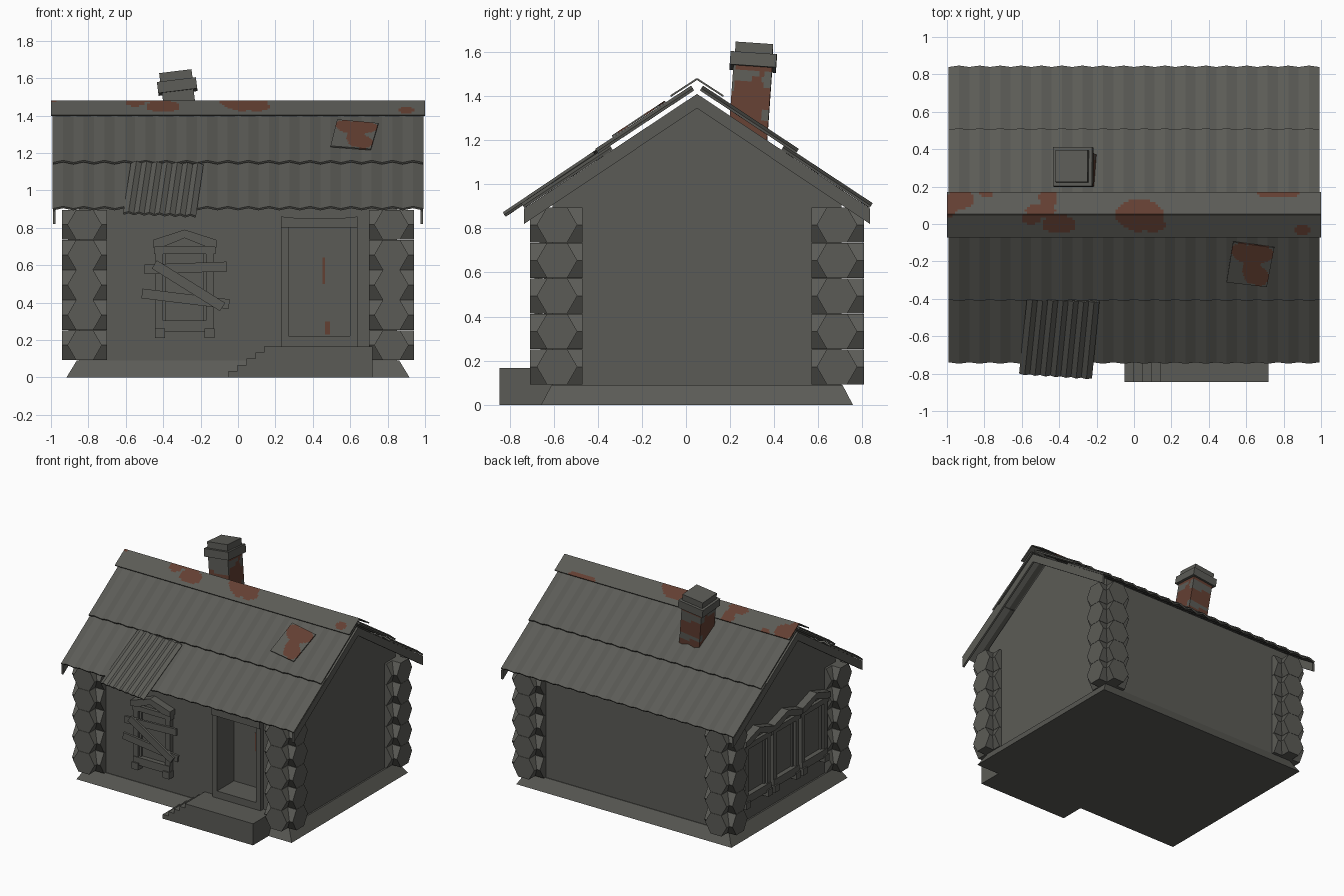
import bpy, bmesh, math
from mathutils import Matrix, Vector

if "Cube" in bpy.data.objects:
    bpy.data.objects.remove(bpy.data.objects["Cube"])

def material(name, rgb):
    m = bpy.data.materials.new(name)
    m.diffuse_color = (*rgb, 1)
    m.use_nodes = True
    m.node_tree.nodes["Principled BSDF"].inputs["Base Color"].default_value = m.diffuse_color
    return m

GRAY = material("weathered gray", (0.105, 0.105, 0.093))
RUST = material("rust brown", (0.125, 0.050, 0.032))
YC = 0.05                                   # ridge line in y
ROT = Matrix.Rotation

def roof_z(y, lift=0.0):
    return 1.41 - 0.66 * abs(y - YC) + lift

def make(name, bm, rule=None, mats=(GRAY, RUST), thick=0):
    bmesh.ops.recalc_face_normals(bm, faces=bm.faces)
    if rule:
        for f in bm.faces:
            f.material_index = 1 if rule(f.calc_center_median()) else 0
    me = bpy.data.meshes.new(name)
    bm.to_mesh(me)
    bm.free()
    for m in mats:
        me.materials.append(m)
    ob = bpy.data.objects.new(name, me)
    bpy.context.collection.objects.link(ob)
    if thick:
        s = ob.modifiers.new("thickness", 'SOLIDIFY')
        s.thickness, s.offset = thick, 0
    return ob

def box(name, lo, hi, M=Matrix(), mats=(GRAY,), cuts=0, rule=None):
    bm = bmesh.new()
    lo, hi = Vector(lo), Vector(hi)
    bmesh.ops.create_cube(bm, size=1)
    if cuts:
        bmesh.ops.subdivide_edges(bm, edges=bm.edges[:], cuts=cuts, use_grid_fill=True)
    T = M @ Matrix.Translation((lo + hi) / 2) @ Matrix.Diagonal((*(hi - lo), 1))
    bm.transform(T)
    return make(name, bm, rule, mats)

def prism(name, pts, a, b, axis, M=Matrix()):
    """Extrude a profile from a to b: axis 'x' uses (y,z), axis 'y' uses (x,z)."""
    bm = bmesh.new()
    put = (lambda p, t: (t, p[0], p[1])) if axis == 'x' else (lambda p, t: (p[0], t, p[1]))
    r = [[bm.verts.new(put(p, t)) for p in pts] for t in (a, b)]
    bm.faces.new(r[0])
    bm.faces.new(r[1])
    for i in range(len(pts)):
        j = (i + 1) % len(pts)
        bm.faces.new((r[0][i], r[0][j], r[1][j], r[1][i]))
    bm.transform(M)
    return make(name, bm, None, (GRAY,))

def sheet(name, corners, nu, nv=1, wave=0.0, thick=0.012, rule=None):
    """Bilinear plate (top-left, top-right, bottom-right, bottom-left), optionally corrugated."""
    a, b, c, d = map(Vector, corners)
    n = (b - a).cross(d - a).normalized()
    n = n if n.z > 0 else -n
    bm = bmesh.new()
    g = []
    for j in range(nv + 1):
        v = j / nv
        row = []
        for i in range(nu + 1):
            p = a.lerp(b, i / nu).lerp(d.lerp(c, i / nu), v)
            row.append(bm.verts.new(p + n * wave * (1 if i % 2 else -1)))
        g.append(row)
    for j in range(nv):
        for i in range(nu):
            bm.faces.new((g[j][i], g[j][i + 1], g[j + 1][i + 1], g[j + 1][i]))
    return make(name, bm, rule, thick=thick)

def blots(p, spots):
    return any(((p[0] - x) / rx) ** 2 + ((p[1] - y) / ry) ** 2 < 1 for x, y, rx, ry in spots)

# Sloped foundation
bm = bmesh.new()
bmesh.ops.create_cube(bm, size=1)
for v in bm.verts:
    hx, hy = (0.862, 0.66) if v.co.z > 0 else (0.917, 0.707)
    v.co = (math.copysign(hx, v.co.x), YC + math.copysign(hy, v.co.y), 0.09 if v.co.z > 0 else 0)
make("foundation", bm, None, (GRAY,))

# House body with the gables, door recess cut out
WX, WF, WB = 0.85, -0.605, 0.705
body = prism("walls", [(WF, 0.085), (WB, 0.085), (WB, roof_z(WB, -0.01)), (YC, 1.40),
                       (WF, roof_z(WF, -0.01))], -WX, WX, 'x')
cutter = box("door_cutter", (0.27, -0.8, 0.22), (0.60, WF + 0.17, 0.80))
cutter.hide_render = True
cutter.display_type = 'WIRE'
cut = body.modifiers.new("door recess", 'BOOLEAN')
cut.operation, cut.object, cut.solver = 'DIFFERENCE', cutter, 'EXACT'

# Hexagonal log ends crossing at each corner
def hexagon(c, z):
    return [(c + 0.092 * math.cos(k * math.pi / 3), z + 0.092 * math.sin(k * math.pi / 3)) for k in range(6)]

for sx in (-1, 1):
    for sy in (-1, 1):
        for k in range(5):
            z = 0.172 + 0.161 * k
            prism("log_end_side", hexagon(YC + sy * 0.635, z), sx * 0.70, sx * 0.94, 'x')
            prism("log_end_front", hexagon(sx * 0.82, z), YC + sy * 0.52, YC + sy * 0.757, 'y')

# Bargeboards along both gable edges
edge = 0.785
barge = [(YC - edge, 0.89), (YC, 1.41), (YC + edge, 0.89), (YC + edge, 0.82), (YC, 1.345), (YC - edge, 0.82)]
for sx in (-1, 1):
    prism("bargeboard", barge, sx * 0.975, sx * 0.99, 'x')

# Corrugated roof, two courses on each slope
for s in (-1, 1):
    for nm, d0, d1, l0, l1 in (("upper_roof_sheet", 0.02, 0.455, 0.04, 0.04),
                               ("lower_roof_sheet", 0.39, 0.79, 0.015, 0.015)):
        y0, y1 = YC + s * d0, YC + s * d1
        z0, z1 = roof_z(y0, l0), roof_z(y1, l1)
        sheet(nm, [(-0.99, y0, z0), (0.99, y0, z0), (0.99, y1, z1), (-0.99, y1, z1)], 36, 1, 0.007)

# Slipped sheet at the eave and rusty patch
sheet("slipped_sheet", [(x, y, roof_z(y, l)) for x, y, l in
      ((-0.57, -0.40, 0.035), (-0.187, -0.415, 0.035), (-0.227, -0.825, 0.03), (-0.612, -0.80, 0.03))], 14, 1, 0.006)
sheet("roof_patch", [(x, y, roof_z(y, 0.062)) for x, y in
      ((0.53, -0.095), (0.75, -0.125), (0.71, -0.335), (0.495, -0.31))], 24, 24, 0, 0.008,
      lambda p: blots(p, [(0.64, -0.16, 0.11, 0.05), (0.63, -0.23, 0.05, 0.09),
                          (0.57, -0.14, 0.05, 0.04), (0.67, -0.28, 0.05, 0.05)]))

# Ridge cap with rust stains
stains = [(-0.93, 0.13, 0.08, 0.05), (-0.99, 0.09, 0.05, 0.05), (-0.79, 0.16, 0.035, 0.02),
          (-0.50, 0.07, 0.08, 0.035), (-0.46, 0.14, 0.05, 0.05), (-0.40, 0.0, 0.09, 0.05),
          (-0.55, 0.03, 0.05, 0.03), (0.03, 0.05, 0.13, 0.08), (0.10, 0.0, 0.07, 0.04),
          (0.77, 0.16, 0.11, 0.022), (0.90, -0.03, 0.05, 0.025), (0.02, -0.01, 0.05, 0.03)]
for s in (-1, 1):
    y1 = YC + s * 0.12
    sheet("ridge_cap", [(-1, YC, 1.478), (1, YC, 1.478), (1, y1, 1.40), (-1, y1, 1.40)], 140, 9, 0, 0.008,
          lambda p: blots(p, stains))

# Leaning chimney
C = Matrix.Translation((-0.325, 0.305, 1.555)) @ ROT(math.radians(-7), 4, 'Y') @ ROT(math.radians(-4), 4, 'X')
box("chimney_shaft", (-0.085, -0.088, -0.40), (0.085, 0.088, 0), C, (GRAY, RUST), 15,
    lambda p: not (blots((p.y, p.z), [(0.27, 1.50, 0.06, 0.025), (0.37, 1.47, 0.025, 0.04),
                                      (0.36, 1.31, 0.02, 0.03)]) or (p.y < 0.222 and p.z > 1.42)))
box("chimney_collar", (-0.105, -0.105, -0.03), (0.105, 0.105, 0.03), C)
box("chimney_top", (-0.087, -0.085, 0.03), (0.087, 0.085, 0.077), C)

# Carved window frame; local x runs along the wall, -y points outward
def window(M):
    box("window_pane", (-0.12, -0.008, 0.29), (0.12, 0.01, 0.68), M)
    for s in (-1, 1):
        x0, x1 = sorted((s * 0.115, s * 0.155))
        box("window_jamb", (x0, -0.04, 0.25), (x1, 0.01, 0.69), M)
        x0, x1 = sorted((s * 0.10, s * 0.118))
        box("window_inner_jamb", (x0, -0.022, 0.30), (x1, 0.01, 0.67), M)
        x0, x1 = sorted((s * 0.105, s * 0.16))
        box("window_bracket", (x0, -0.055, 0.21), (x1, 0.01, 0.262), M)
    box("window_sill", (-0.155, -0.045, 0.245), (0.155, 0.01, 0.305), M)
    box("window_head", (-0.165, -0.045, 0.66), (0.165, 0.01, 0.70), M)
    prism("window_back_gable", [(-0.14, 0.69), (0.14, 0.69), (0.14, 0.72), (0, 0.76), (-0.14, 0.72)], -0.02, 0.01, 'y', M)
    prism("window_pediment", [(-0.17, 0.735), (0, 0.79), (0.17, 0.735), (0.17, 0.695), (0.11, 0.70),
                              (0, 0.745), (-0.11, 0.70), (-0.17, 0.695)], -0.06, 0.01, 'y', M)

window(Matrix.Translation((-0.285, WF, 0)))
for k in (-1, 0, 1):
    window(Matrix.Translation((-WX, YC + 0.345 * k, 0)) @ ROT(-math.pi / 2, 4, 'Z'))

# Boards nailed over the front window
for x, z, half, ang, y in ((-0.28, 0.585, 0.22, 2, -0.66), (-0.28, 0.42, 0.235, -7, -0.66), (-0.265, 0.49, 0.215, -32, -0.678)):
    box("window_board", (-half, -0.009, -0.026), (half, 0.009, 0.026),
        Matrix.Translation((x, y, z)) @ ROT(math.radians(-ang), 4, 'Y'))

# Door frame and rusty door fittings
yf = WF - 0.035
for x0, x1 in ((0.23, 0.27), (0.60, 0.64)):
    box("door_post", (x0, yf, 0.16), (x1, WF + 0.01, 0.80), Matrix())
box("door_threshold", (0.27, yf, 0.16), (0.60, WF + 0.01, 0.22))
prism("door_lintel", [(0.23, 0.80), (0.64, 0.80), (0.64, 0.86), (0.54, 0.85), (0.33, 0.85), (0.23, 0.86)], yf - 0.01, WF + 0.01, 'y')
yd = WF + 0.17
box("door_handle", (0.452, yd - 0.006, 0.50), (0.464, yd + 0.004, 0.64), mats=(RUST,))
box("door_latch", (0.465, yd - 0.006, 0.23), (0.492, yd + 0.004, 0.30), mats=(RUST,))

# Porch with five steps going down to the left
steps = [(0.72, 0), (0.72, 0.166)]
for k in range(5):
    x = 0.14 - 0.0475 * k
    steps += [(x, 0.166 - 0.0332 * k), (x, 0.166 - 0.0332 * (k + 1))]
prism("porch_steps", steps, -0.845, -0.59, 'y')
